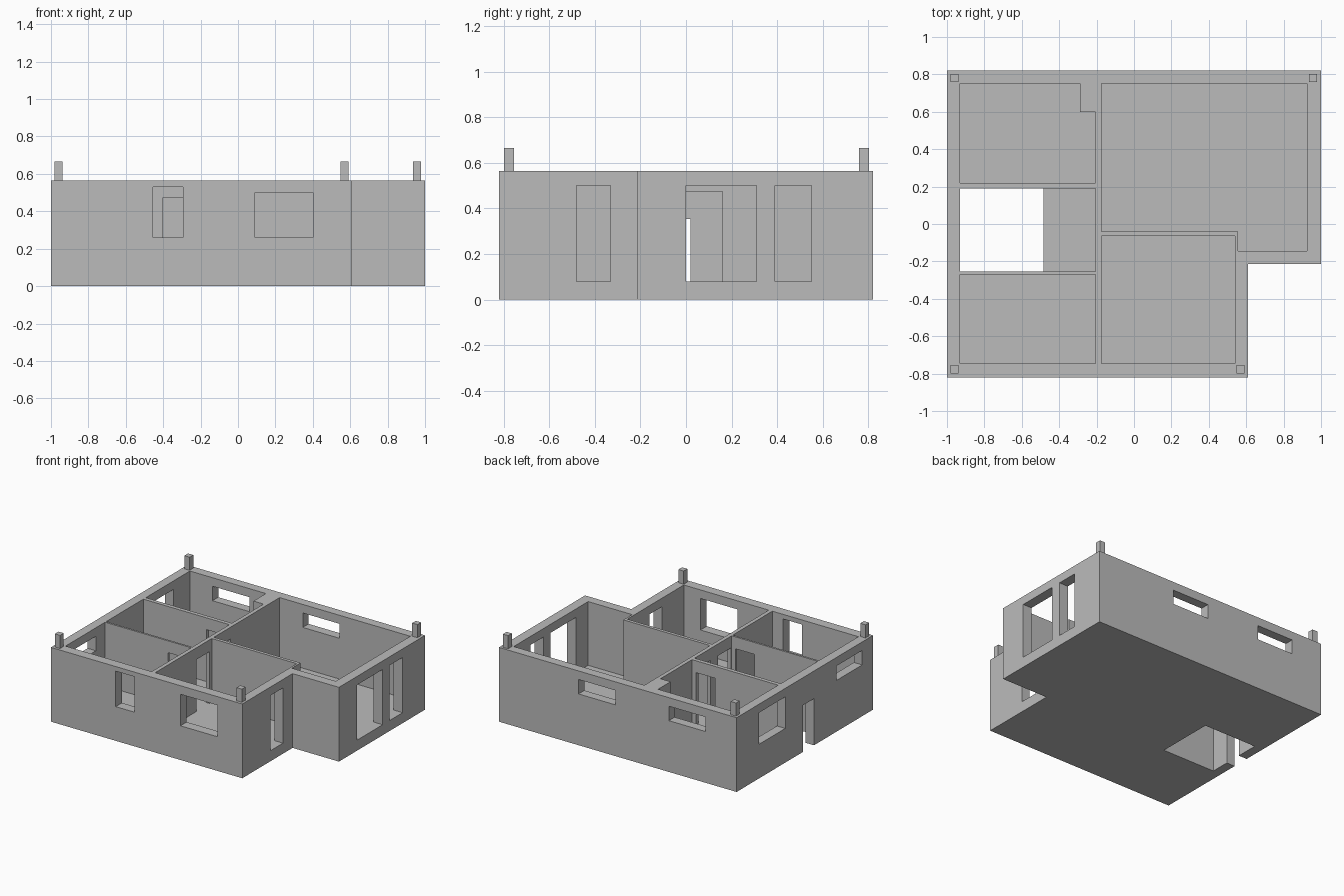
import bpy
import bmesh

cube = bpy.data.objects.get("Cube")
if cube:
    bpy.data.objects.remove(cube, do_unlink=True)

WALL_TOP, FLOOR, POST_TOP = 0.565, 0.08, 0.665

grey = bpy.data.materials.new("plain_grey")
grey.use_nodes = True
colour = (0.5, 0.5, 0.5, 1)
grey.diffuse_color = colour
grey.node_tree.nodes["Principled BSDF"].inputs["Base Color"].default_value = colour


def rect(x0, x1, y0, y1):
    return [(x0, y0), (x1, y0), (x1, y1), (x0, y1)]


def prisms(name, parts):
    """One object made of upright prisms, each given as (outline, bottom, top)."""
    bm = bmesh.new()
    for outline, z0, z1 in parts:
        base = bm.faces.new([bm.verts.new((x, y, z0)) for x, y in outline])
        ext = bmesh.ops.extrude_face_region(bm, geom=[base])
        moved = [v for v in ext["geom"] if isinstance(v, bmesh.types.BMVert)]
        bmesh.ops.translate(bm, verts=moved, vec=(0, 0, z1 - z0))
    bmesh.ops.recalc_face_normals(bm, faces=bm.faces)
    mesh = bpy.data.meshes.new(name)
    bm.to_mesh(mesh)
    bm.free()
    mesh.materials.append(grey)
    obj = bpy.data.objects.new(name, mesh)
    bpy.context.collection.objects.link(obj)
    return obj


def carve(target, name, parts):
    """Cut the prisms out of the target and remove the cutter."""
    cutter = prisms(name, parts)
    cutter.hide_render = True
    mod = target.modifiers.new(name, "BOOLEAN")
    mod.operation = "DIFFERENCE"
    mod.solver = "EXACT"
    mod.object = cutter
    bpy.context.view_layer.update()
    graph = bpy.context.evaluated_depsgraph_get()
    mesh = bpy.data.meshes.new_from_object(target.evaluated_get(graph))
    target.modifiers.clear()
    target.data = mesh
    bpy.data.objects.remove(cutter, do_unlink=True)


# Solid block of the house
house = prisms("house_walls_and_floor", [(
    [(-1, -0.82), (0.61, -0.82), (0.61, -0.215), (1, -0.215), (1, 0.82), (-1, 0.82)],
    0, WALL_TOP)])

# Rooms open to the sky
rooms = [
    rect(-0.93, -0.205, -0.745, -0.27),                     # front right room
    rect(-0.93, -0.205, -0.255, 0.19),                      # hall
    [(-0.93, 0.22), (-0.205, 0.22), (-0.205, 0.6),          # back right room
     (-0.29, 0.6), (-0.29, 0.75), (-0.93, 0.75)],
    rect(-0.175, 0.54, -0.745, -0.065),                     # front left room
    [(-0.175, -0.04), (0.555, -0.04), (0.555, -0.145),      # living room
     (0.925, -0.145), (0.925, 0.75), (-0.175, 0.75)],
]
carve(house, "room_cutter", [(r, FLOOR, WALL_TOP + 0.2) for r in rooms])

# Stairwell through the floor
carve(house, "stairwell_cutter", [(rect(-0.93, -0.485, -0.255, 0.19), -0.1, 0.2)])

# Windows and doors
DOOR, HEAD, SILL, HIGH = 0.475, 0.5, 0.26, 0.39
front, back = (-0.9, -0.7), (0.7, 0.9)
right, left = (-1.1, -0.88), (0.88, 1.1)
middle = (-0.23, -0.15)
openings = [
    (rect(-0.455, -0.295, *front), SILL, 0.53),
    (rect(0.09, 0.4, *front), SILL, HEAD),
    (rect(-0.74, -0.43, *back), HIGH, HEAD),
    (rect(0.02, 0.33, *back), HIGH, HEAD),
    (rect(*right, -0.69, -0.38), HIGH, HEAD),
    (rect(*right, -0.11, 0.02), -0.1, 0.355),
    (rect(*right, 0.235, 0.55), SILL, HEAD),
    (rect(*left, 0, 0.31), FLOOR, HEAD),
    (rect(*left, 0.39, 0.55), FLOOR, HEAD),
    (rect(0.5, 0.7, -0.48, -0.33), FLOOR, HEAD),
    (rect(*middle, 0, 0.16), FLOOR, DOOR),
    (rect(*middle, -0.25, -0.09), FLOOR, DOOR),
    (rect(-0.4, -0.24, -0.29, -0.235), FLOOR, DOOR),
    (rect(-0.4, -0.24, 0.17, 0.24), FLOOR, DOOR),
]
carve(house, "opening_cutter", openings)

# Corner posts standing above the walls
H = 0.022
for name, x, y in [("front_right", -0.96, -0.777), ("front_left", 0.57, -0.777),
                   ("back_right", -0.96, 0.78), ("back_left", 0.957, 0.78)]:
    prisms(name + "_post", [(rect(x - H, x + H, y - H, y + H), 0, POST_TOP)])
